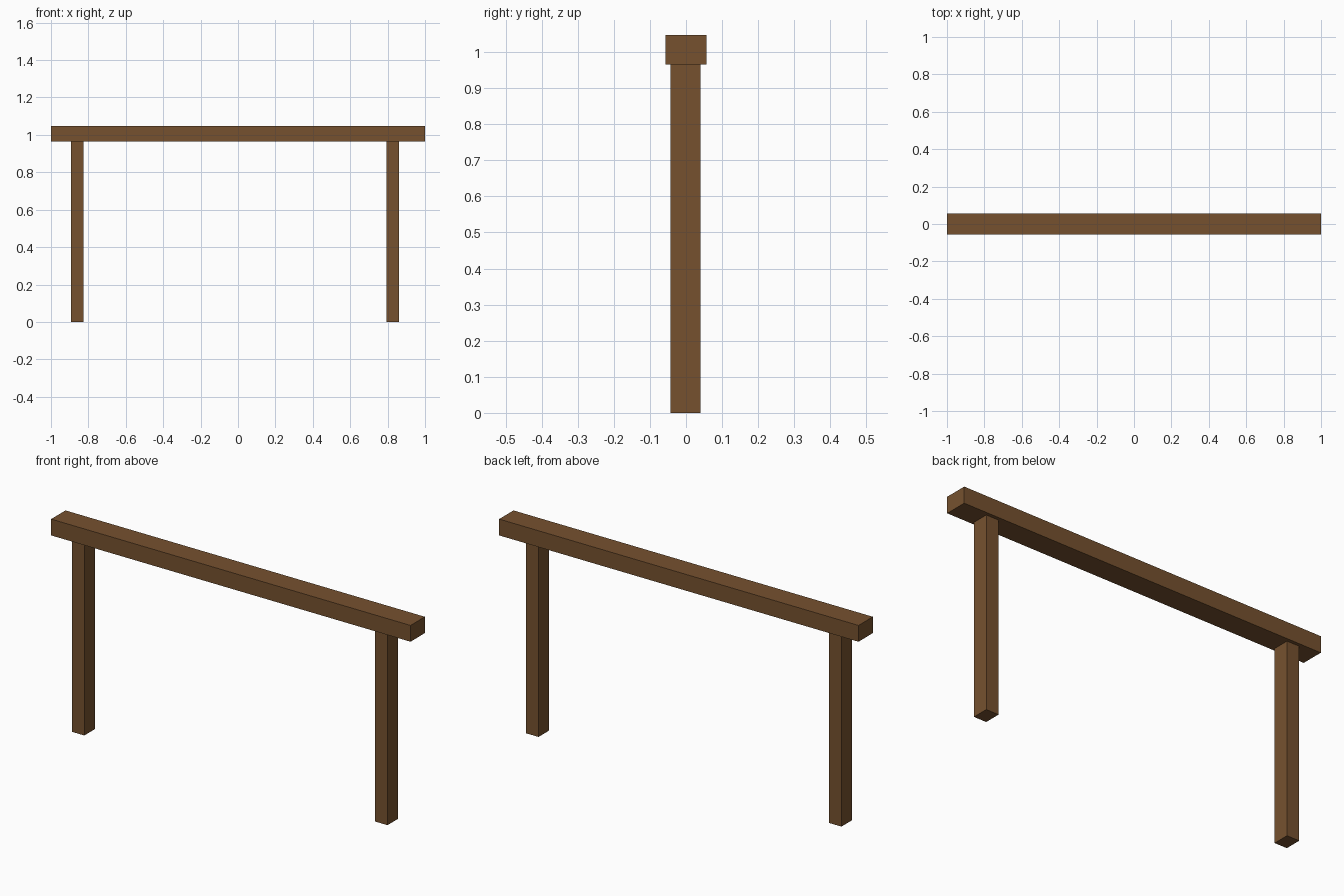
import bpy, bmesh
from mathutils import Vector

if "Cube" in bpy.data.objects:
    bpy.data.objects.remove(bpy.data.objects["Cube"])

wood = bpy.data.materials.new("brown_wood")
wood.diffuse_color = (0.18, 0.083, 0.028, 1)
wood.use_nodes = True
wood.node_tree.nodes["Principled BSDF"].inputs["Base Color"].default_value = wood.diffuse_color


def cracked_timber(name, lo, hi, axis, cuts):
    """Box split along an axis; each cut is a plane through three points."""
    planes = []
    for pts in cuts:
        a, b, c = map(Vector, pts)
        n = (b - a).cross(c - a).normalized()
        planes.append((a, n if n[axis] > 0 else -n))
    lo, hi = Vector(lo), Vector(hi)
    for i in range(len(planes) + 1):
        bm = bmesh.new()
        bmesh.ops.create_cube(bm, size=1)
        for v in bm.verts:
            v.co = Vector([(l + h) / 2 + t * (h - l) for l, h, t in zip(lo, hi, v.co)])
        # keep only the part between neighbouring cracks, then cap it
        for j, side in ((i - 1, "clear_inner"), (i, "clear_outer")):
            if 0 <= j < len(planes):
                bmesh.ops.bisect_plane(bm, geom=bm.verts[:] + bm.edges[:] + bm.faces[:],
                                       plane_co=planes[j][0], plane_no=planes[j][1],
                                       **{side: True})
                rim = [e for e in bm.edges if e.is_boundary]
                bmesh.ops.holes_fill(bm, edges=rim, sides=0)
        bmesh.ops.recalc_face_normals(bm, faces=bm.faces[:])
        mesh = bpy.data.meshes.new(f"{name}_piece_{i + 1}")
        bm.to_mesh(mesh)
        bm.free()
        mesh.materials.append(wood)
        bpy.context.collection.objects.link(bpy.data.objects.new(mesh.name, mesh))


# Top rail: cracks given as x at front top, front bottom and back top
Y, Z0, Z1 = 0.057, 0.965, 1.047
rail_cracks = [(-0.965, -0.975, -0.945), (-0.20, -0.17, -0.24), (-0.035, -0.11, 0.10),
               (0.595, 0.58, 0.55), (0.82, 0.885, 0.85)]
cracked_timber("top_rail", (-1, -Y, Z0), (1, Y, Z1), 0,
               [((a, -Y, Z1), (b, -Y, Z0), (c, Y, Z1)) for a, b, c in rail_cracks])

# Posts: cracks given as z at front left, front right and back right
F, B = -0.043, 0.040
for name, x0, x1, cracks in (
        ("left_post", -0.893, -0.825, [(0.19, 0.22, 0.23), (0.705, 0.68, 0.69)]),
        ("right_post", 0.793, 0.862, [(0.27, 0.258, 0.248), (0.725, 0.74, 0.732)])):
    cracked_timber(name, (x0, F, 0), (x1, B, Z0), 2,
                   [((x0, F, a), (x1, F, b), (x1, B, c)) for a, b, c in cracks])
